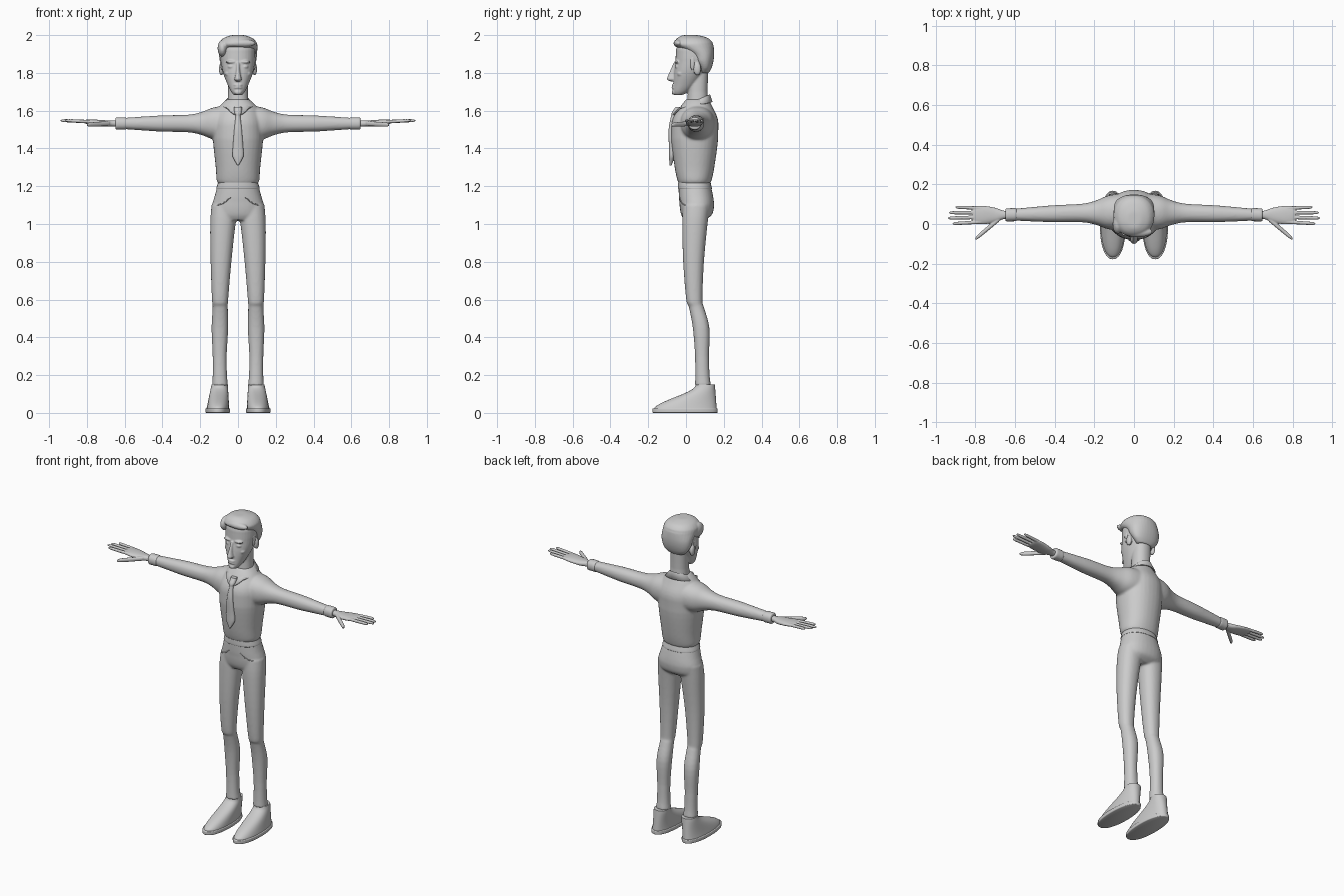
import bpy, bmesh, math
from mathutils import Matrix, Vector

if "Cube" in bpy.data.objects:
    bpy.data.objects.remove(bpy.data.objects["Cube"])

COLOR = (.6, .6, .6, 1)
grey = bpy.data.materials.new("plain_grey")
grey.use_nodes = True
grey.diffuse_color = COLOR
grey.node_tree.nodes["Principled BSDF"].inputs["Base Color"].default_value = COLOR
finished_parts = []


def between(before, start, end, after, t):
    """Smooth curve from start to end that never overshoots them."""
    leave, arrive = (end - before) / 2, (after - start) / 2
    ease = t * t * (3 - 2 * t)
    value = start + (end - start) * ease + t * (1 - t) * ((1 - t) * leave - t * arrive)
    return min(max(value, min(start, end)), max(start, end))


def smooth_rows(rows, steps=4):
    padded = [rows[0], *rows, rows[-1]]
    result = []
    for four in zip(padded, padded[1:], padded[2:], padded[3:]):
        for step in range(steps):
            result.append([between(*values, step / steps) for values in zip(*four)])
    return result + [rows[-1]]


def rounded(value, power):
    return math.copysign(abs(value) ** (2 / power), value)


def loft(bm, rows, axis="z", count=32, power=2.2, pair=False):
    """Skin rows of (position, centre a, centre b, radius a, radius b)."""
    for side in (1, -1) if pair else (1,):
        rings, faces = [], []
        for along, center_a, center_b, radius_a, radius_b in smooth_rows(rows):
            ring = []
            for i in range(count):
                angle = math.tau * i / count
                a = center_a + radius_a * rounded(math.cos(angle), power)
                b = center_b + radius_b * rounded(math.sin(angle), power)
                x, y, z = (a, b, along) if axis == "z" else (along, a, b)
                ring.append(bm.verts.new((side * x, y, z)))
            rings.append(ring)
        faces += [bm.faces.new(rings[0]), bm.faces.new(rings[-1])]
        for low, high in zip(rings, rings[1:]):
            for i in range(count):
                faces.append(bm.faces.new((low[i - 1], low[i], high[i], high[i - 1])))
        bmesh.ops.recalc_face_normals(bm, faces=faces)


def body(*rows):
    """Rows of (height, half width, front, back), centred on x."""
    return [(z, 0, (front + back) / 2, width, (back - front) / 2) for z, width, front, back in rows]


def tube(*rows):
    """Rows of (position, centre a, centre b, radius)."""
    return [(*row, row[-1]) for row in rows]


def blob(bm, center, radii, pair=False):
    x, y, z = center
    for side in (1, -1) if pair else (1,):
        place = Matrix.Translation((side * x, y, z)) @ Matrix.Diagonal((*radii, 1))
        bmesh.ops.create_uvsphere(bm, u_segments=20, v_segments=12, radius=1, matrix=place)


def finish(name, bm, voxel=None, relax=4):
    mesh = bpy.data.meshes.new(name)
    bm.to_mesh(mesh)
    bm.free()
    mesh.materials.append(grey)
    part = bpy.data.objects.new(name, mesh)
    bpy.context.collection.objects.link(part)
    if voxel:
        blend = part.modifiers.new("blend", "REMESH")
        blend.mode, blend.voxel_size, blend.use_smooth_shade = "VOXEL", voxel, True
        soften = part.modifiers.new("soften", "SMOOTH")
        soften.factor, soften.iterations = .5, relax
    finished_parts.append(part)
    return part


# Shirt: torso blended with both sleeves
bm = bmesh.new()
loft(bm, body((1.21, .1, -.035, .125), (1.23, .113, -.045, .135), (1.3, .118, -.06, .15),
              (1.45, .133, -.08, .17), (1.55, .13, -.073, .17), (1.62, .1, -.03, .14), (1.66, .06, 0, .12)))
ARM_Z = 1.532


def arm_y(x):
    return .062 - .025 * x


sleeve = [(x, arm_y(x), ARM_Z, radius) for x, radius in
          ((.05, .095), (.13, .085), (.19, .062), (.26, .047), (.4, .043), (.5, .037), (.63, .028))]
loft(bm, tube(*sleeve), "x", pair=True)
finish("shirt", bm, voxel=.007, relax=6)

# Sleeve cuffs
bm = bmesh.new()
cuff = [(x, arm_y(x), ARM_Z, radius) for x, radius in ((.59, .028), (.6, .033), (.64, .033), (.648, .027))]
loft(bm, tube(*cuff), "x", pair=True)
finish("shirt_cuffs", bm)

# Folded collar with two points at the front
bm = bmesh.new()
strips, steps, gap = [], 40, .16
for i in range(steps + 1):
    angle = gap + (math.tau - 2 * gap) * i / steps
    side, ahead = math.sin(angle), math.cos(angle)
    front = (1 + ahead) / 2
    point = max(0, front - .88) * .28
    strip = ((.05 * side, .06 - .06 * ahead, 1.665 - .05 * front),
             (.056 * side, .06 - (.067 + .015 * front) * ahead, 1.684 - .06 * front),
             (.086 * side, .052 - (.085 + .035 * front) * ahead, 1.645 - .035 * front - point))
    strips.append([bm.verts.new(place) for place in strip])
for left, right in zip(strips, strips[1:]):
    for j in range(2):
        bm.faces.new((left[j], left[j + 1], right[j + 1], right[j]))
bmesh.ops.recalc_face_normals(bm, faces=bm.faces[:])
thickness = finish("collar", bm).modifiers.new("thickness", "SOLIDIFY")
thickness.thickness, thickness.offset = .007, 0

# Necktie with knot
bm = bmesh.new()
loft(bm, body((1.31, .003, -.087, -.076), (1.36, .03, -.09, -.06), (1.4, .028, -.09, -.06),
              (1.5, .02, -.092, -.07), (1.575, .012, -.078, -.045)))
loft(bm, body((1.57, .011, -.076, -.04), (1.59, .02, -.075, -.03), (1.62, .02, -.055, -.02)))
finish("necktie", bm)

# Trousers: hips blended with both legs
bm = bmesh.new()
loft(bm, body((1.02, .12, -.01, .1), (1.05, .135, -.026, .138), (1.1, .137, -.034, .149),
              (1.15, .123, -.038, .143), (1.218, .105, -.04, .128)))
loft(bm, tube((.145, .095, .09, .042), (.2, .096, .087, .038), (.3, .097, .085, .037),
              (.45, .096, .08, .044), (.56, .094, .055, .04), (.6, .095, .044, .043),
              (.8, .09, .04, .055), (1, .08, .047, .067), (1.1, .068, .055, .072)), pair=True)
trousers = finish("trousers", bm, voxel=.007)

# Waistband
bm = bmesh.new()
loft(bm, body((1.185, .113, -.038, .135), (1.19, .115, -.042, .137), (1.22, .105, -.042, .13)))
finish("waistband", bm)

# Pocket seams laid on the trouser surface
bpy.context.view_layer.update()
surface = trousers.evaluated_get(bpy.context.evaluated_depsgraph_get())
bm = bmesh.new()
for i in range(24):
    t = i / 24
    target = Vector((.045 + .08 * t, .04 * t - .06, 1.14 - .035 * math.sin(2 * t)))
    blob(bm, surface.closest_point_on_mesh(target)[1], (.003, .003, .003), pair=True)
finish("pocket_seams", bm)

# Shoes: the toe slopes up to the ankle along an ease curve
bm = bmesh.new()
levels = []
for i in range(9):
    t = i / 8
    toe = -.172 + .225 * t * t * (3 - 2 * t)
    heel = .163 - .01 * t
    levels.append((.015 + .135 * t, .107 - .01 * t, (toe + heel) / 2, .061 - .018 * t, (heel - toe) / 2))
loft(bm, levels, pair=True)
finish("shoes", bm)

# Shoe soles
bm = bmesh.new()
loft(bm, [(z, .107, -.005, .065 - inset, .173 - inset)
          for z, inset in ((0, .004), (.004, 0), (.02, 0), (.024, .004))], pair=True)
finish("shoe_soles", bm)

# Hands: palm, four fingers and thumb
bm = bmesh.new()
loft(bm, [(.62, .046, ARM_Z, .018, .018), (.66, .046, ARM_Z, .022, .017), (.7, .045, ARM_Z, .037, .017),
          (.76, .045, 1.538, .047, .015), (.8, .047, 1.541, .043, .012), (.815, .05, 1.542, .03, .007)],
     "x", pair=True)


def finger(start, end, radius):
    start, end = Vector(start), Vector(end)
    rows = [(*start.lerp(end, t), radius * scale) for t, scale in ((0, 1), (.5, 1), (.9, .85), (1, .3))]
    loft(bm, tube(*rows), "x", count=16, pair=True)


for base, tip, reach in ((.01, .002, .915), (.034, .03, .94), (.058, .057, .933), (.08, .085, .9)):
    finger((.77, base, 1.541), (reach, tip, 1.548), .009)
finger((.68, .025, ARM_Z), (.8, -.075, 1.525), .013)
finish("hands", bm, voxel=.0035, relax=3)

# Head and neck
bm = bmesh.new()
loft(bm, body((1.683, .022, -.06, -.02), (1.7, .036, -.069, .015), (1.74, .056, -.067, .06),
              (1.8, .079, -.064, .1), (1.86, .09, -.056, .13), (1.92, .092, -.053, .138),
              (1.965, .075, -.035, .115), (1.985, .04, 0, .08)))
loft(bm, tube((1.6, 0, .063, .06), (1.7, 0, .062, .052), (1.84, 0, .067, .052)))

# Nose, chin, lips, brows, eyes, cheeks and ears
loft(bm, body((1.755, .008, -.085, -.05), (1.765, .019, -.101, -.05), (1.78, .016, -.097, -.05),
              (1.81, .01, -.085, -.05), (1.855, .008, -.065, -.04)))
blob(bm, (0, -.064, 1.697), (.02, .012, .013))
for lip in (1.735, 1.722):
    blob(bm, (0, -.066, lip), (.023, .011, .006))
blob(bm, (.036, -.048, 1.858), (.03, .014, .008), pair=True)
blob(bm, (.036, -.044, 1.833), (.019, .015, .01), pair=True)
blob(bm, (.05, -.028, 1.795), (.02, .02, .014), pair=True)
blob(bm, (.088, .06, 1.82), (.013, .02, .034), pair=True)
finish("head", bm, voxel=.0045, relax=3)

# Hair: swept cap, lump beside the parting, fringe and sideburns
bm = bmesh.new()
loft(bm, body((1.8, .055, .07, .122), (1.825, .08, .065, .135), (1.86, .096, .04, .145),
              (1.9, .101, .015, .149), (1.945, .103, -.06, .146), (1.965, .096, -.06, .138),
              (1.985, .075, -.045, .115), (1.998, .04, -.02, .07), (2, .02, .01, .04)))
blob(bm, (-.082, 0, 1.93), (.026, .05, .045))
blob(bm, (.02, -.04, 1.957), (.075, .026, .022))
blob(bm, (.084, .035, 1.855), (.011, .014, .045), pair=True)
finish("hair", bm, voxel=.005, relax=3)

# Smooth shading, keeping hard edges
bpy.ops.object.select_all(action="DESELECT")
for part in finished_parts:
    part.select_set(True)
bpy.context.view_layer.objects.active = finished_parts[0]
bpy.ops.object.shade_smooth_by_angle(angle=math.radians(50))
